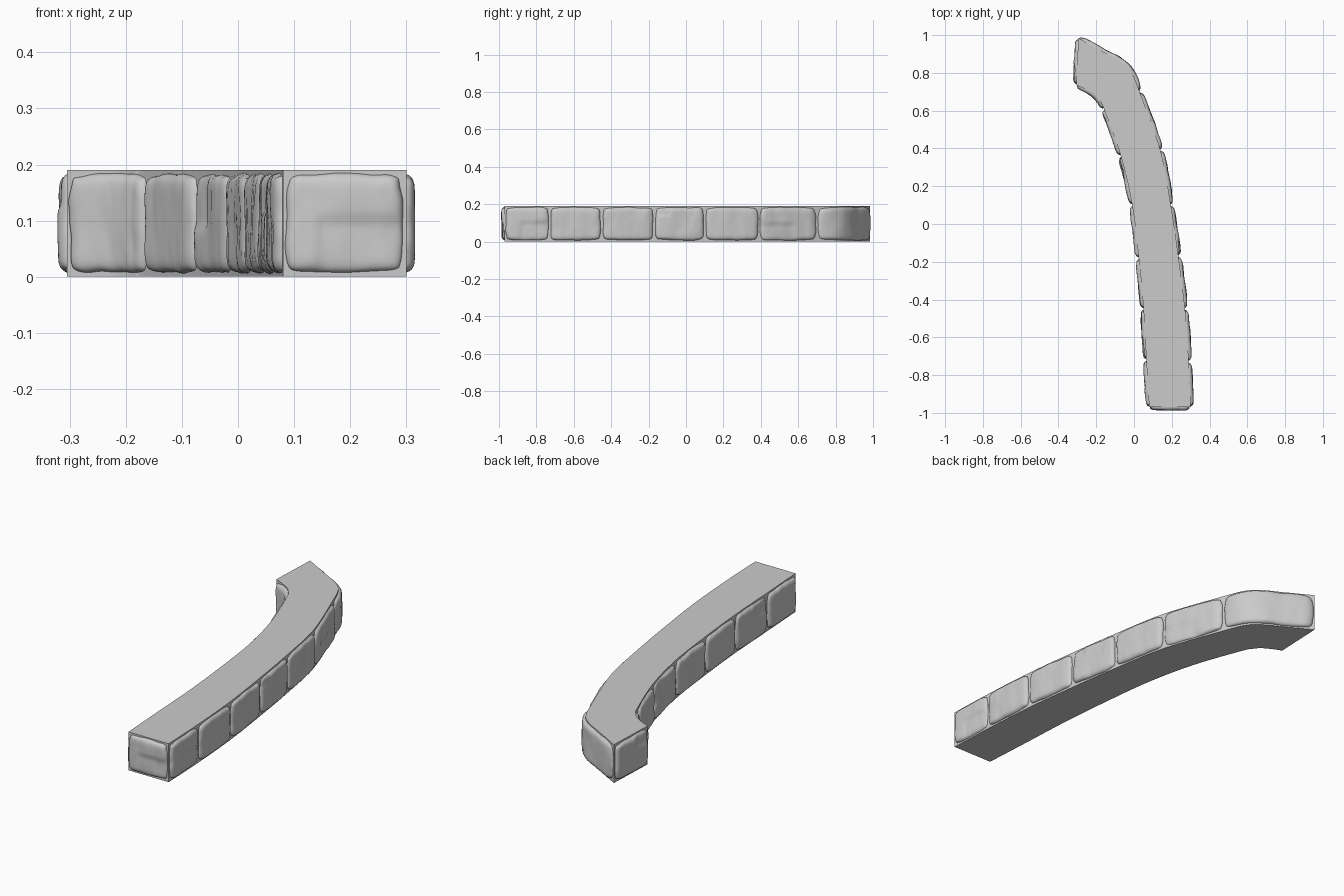
import bpy, bmesh, math
from mathutils import Vector, noise

cube = bpy.data.objects.get("Cube")
if cube:
    bpy.data.objects.remove(cube, do_unlink=True)

HEIGHT = 0.19
BULGE = 0.02
STEPS = 6          # curve samples between two outline points
BEND = 6           # outline point where the long bent stone starts

stone_grey = bpy.data.materials.new("stone grey")
stone_grey.diffuse_color = (0.6, 0.6, 0.6, 1)
stone_grey.use_nodes = True
shader = stone_grey.node_tree.nodes["Principled BSDF"]
shader.inputs["Base Color"].default_value = (0.6, 0.6, 0.6, 1)
shader.inputs["Roughness"].default_value = 0.9

# Outer and inner edge of the curved wall, from the front to the far end
OUTER = [(.30, -.97), (.29, -.73), (.27, -.45), (.235, -.17), (.195, .10), (.14, .39),
         (.03, .70), (-.015, .805), (-.07, .86), (-.16, .91), (-.295, .985)]
INNER = [(.08, -.97), (.065, -.72), (.05, -.45), (.025, -.18), (-.01, .10), (-.07, .36),
         (-.16, .61), (-.185, .655), (-.21, .685), (-.25, .71), (-.305, .735)]


def smooth_path(points):
    """Catmull-Rom curve through the points."""
    p = [Vector(q) for q in points]
    p = [2 * p[0] - p[1]] + p + [2 * p[-1] - p[-2]]
    path = []
    for a, b, c, d in zip(p, p[1:], p[2:], p[3:]):
        for s in range(STEPS):
            t = s / STEPS
            path.append(b + (c - a) * t / 2 + (2 * a - 5 * b + 4 * c - d) * t ** 2 / 2
                        + (3 * b - a - 3 * c + d) * t ** 3 / 2)
    return path + [p[-2]]


def add_object(name, bm, smooth):
    mesh = bpy.data.meshes.new(name)
    bm.to_mesh(mesh)
    bm.free()
    for face in mesh.polygons:
        face.use_smooth = smooth
    mesh.materials.append(stone_grey)
    obj = bpy.data.objects.new(name, mesh)
    bpy.context.collection.objects.link(obj)


def point_at(path, distance):
    """Position at a length along a polyline, running on past its ends."""
    for a, b in zip(path, path[1:]):
        length = (b - a).length
        if distance <= length or b is path[-1]:
            return a + (b - a) * (distance / length)
        distance -= length


def step(x):
    return 0.5 + 0.5 * math.tanh(x * 16)


def add_stone(name, path, seed, chip=None):
    """Pillowy stone on the wall; chip = (u, v, u side, v side) of a broken-off corner."""
    total = sum((b - a).length for a, b in zip(path, path[1:]))
    nu, nv = 36, 24
    bm = bmesh.new()
    grid = []
    for i in range(nu + 1):
        row = []
        for j in range(nv + 1):
            u = math.sin(math.pi * (i / nu - 0.5))
            v = math.sin(math.pi * (j / nv - 0.5))
            # rounded corners and a wobbly rim
            pull = 1 - 0.08 * abs(u * v) ** 4
            wobble = 0.004 * noise.noise(Vector((u * 2.5, v * 2.5, seed * 7.3)))
            along = total / 2 + u * pull * (total / 2 - 0.006) + wobble * u * u
            z = HEIGHT / 2 + v * pull * (HEIGHT / 2 - 0.007) + wobble * v * v
            # worn, lightly grooved face
            rise = math.sqrt(max(0, (1 - abs(u) ** 10) * (1 - abs(v) ** 10)))
            relief = (0.0035 * noise.noise(Vector((along * 16, z * 9, seed * 3.1)))
                      + 0.0015 * noise.noise(Vector((along * 45, z * 20, seed * 5.7))))
            if chip:
                cu, cv, su, sv = chip
                relief -= 0.006 * step((u - cu) * su) * step((v - cv) * sv)
            depth = -0.003 + rise * (BULGE + relief)
            here = point_at(path, along)
            tangent = (point_at(path, along + 0.015) - point_at(path, along - 0.015)).normalized()
            x, y = here + Vector((tangent.y, -tangent.x)) * depth
            row.append(bm.verts.new((x, y, z)))
        grid.append(row)
    for r, s in zip(grid, grid[1:]):
        for j in range(nv):
            bm.faces.new((r[j], s[j], s[j + 1], r[j + 1]))
    add_object(name, bm, True)


outer, inner = smooth_path(OUTER), smooth_path(INNER)

# Plain wall core with flat top, bottom and ends
bm = bmesh.new()
rings = []
for o, n in zip(outer, inner):
    rings.append([bm.verts.new((p.x, p.y, z))
                  for p, z in ((n, 0), (o, 0), (o, HEIGHT), (n, HEIGHT))])
for a, b in zip(rings, rings[1:]):
    for k in range(4):
        m = (k + 1) % 4
        bm.faces.new((a[k], a[m], b[m], b[k]))
bm.faces.new(rings[0])
bm.faces.new(rings[-1][::-1])
bmesh.ops.recalc_face_normals(bm, faces=bm.faces)
add_object("wall_core", bm, False)

# Facing stones along both long sides; the last one wraps the bend
OUTER_CHIPS = {0: (-.3, .1, 1, -1), 5: (.2, 0, -1, -1), 3: (-.4, .5, -1, 1)}
INNER_CHIPS = {1: (.1, .2, 1, 1), 4: (-.2, -.1, -1, 1)}
for side, path, chips in (("outer", outer, OUTER_CHIPS), ("inner", inner, INNER_CHIPS)):
    for n in range(BEND + 1):
        end = len(path) if n == BEND else (n + 1) * STEPS + 1
        part = path[n * STEPS:end]
        if side == "inner":
            part = part[::-1]
        add_stone(f"{side}_stone_{n + 1}", part, n + (20 if side == "inner" else 1), chips.get(n))

# Stones on the two ends
add_stone("front_end_stone", [inner[0], outer[0]], 41, (-.45, .1, 1, -1))
add_stone("back_end_stone", [outer[-1], inner[-1]], 43, (.2, .3, 1, 1))
